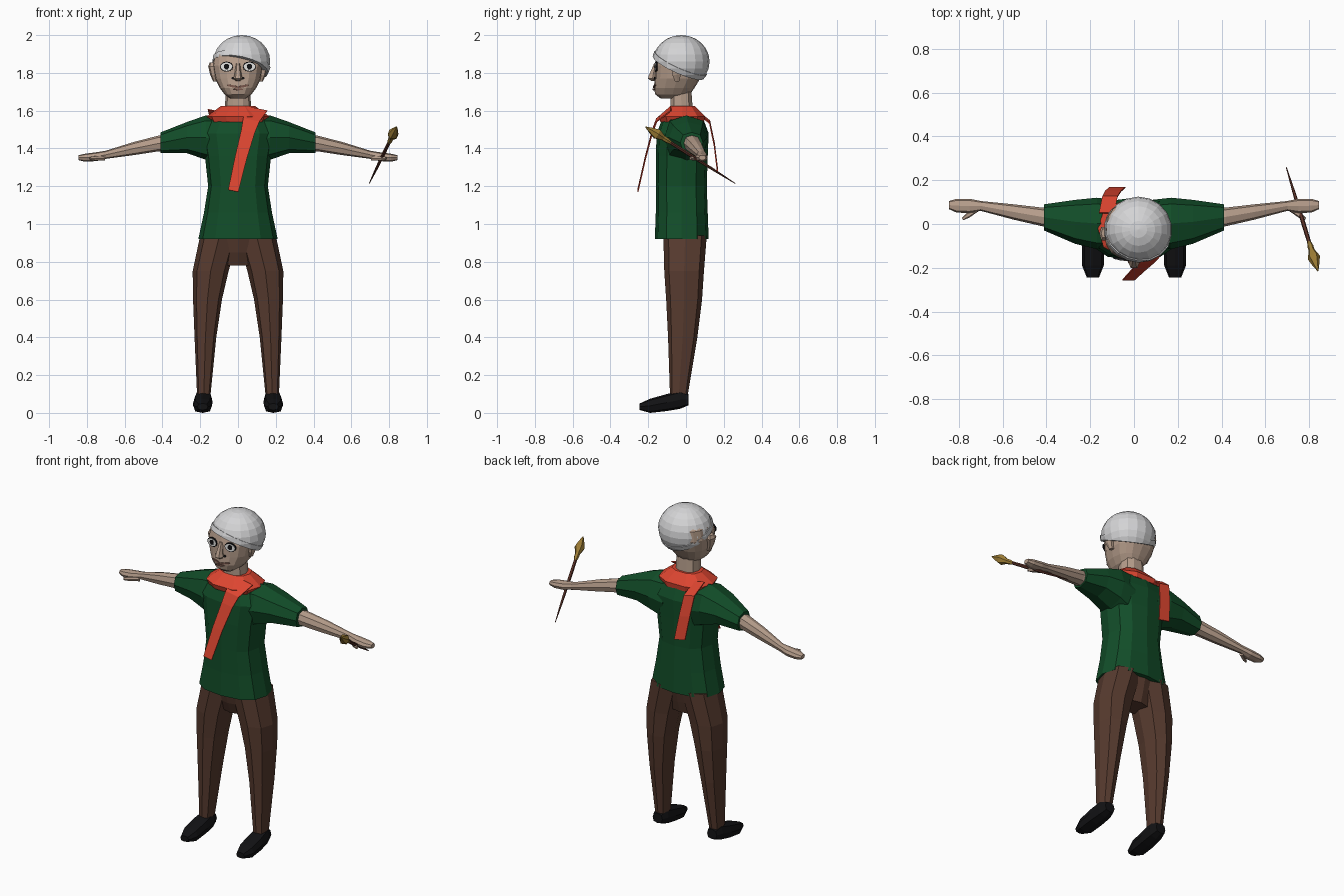
import bpy, bmesh, math
from mathutils import Vector, Matrix

cube = bpy.data.objects.get("Cube")
if cube:
    bpy.data.objects.remove(cube, do_unlink=True)


def material(name, *rgb):
    m = bpy.data.materials.new(name)
    m.use_nodes = True
    m.diffuse_color = (*rgb, 1)
    m.node_tree.nodes["Principled BSDF"].inputs["Base Color"].default_value = (*rgb, 1)
    return m


SKIN = material("skin", .47, .34, .26)
CAP = material("pale grey cap", .66, .66, .67)
GREEN = material("dark green", .006, .075, .022)
RED = material("scarf red", .72, .06, .03)
BROWN = material("trouser brown", .095, .043, .028)
BLACK = material("black", .006, .006, .007)
GOLD = material("brush gold", .33, .2, .035)
WOOD = material("brush wood", .1, .03, .02)
WHITE = material("eye white", .8, .8, .78)
LIP = material("dark lip", .2, .1, .075)


def finish(name, bm, *mats):
    bmesh.ops.recalc_face_normals(bm, faces=bm.faces)
    mesh = bpy.data.meshes.new(name)
    bm.to_mesh(mesh)
    bm.free()
    for m in mats:
        mesh.materials.append(m)
    ob = bpy.data.objects.new(name, mesh)
    bpy.context.collection.objects.link(ob)
    return ob


def loft(name, axis, rings, mat, n=10, mirror=False, power=.8):
    """Skin rounded sections (t, a0, a1, b0, b1) placed along an axis."""
    bm = bmesh.new()
    rows = []
    for t, a0, a1, b0, b1 in rings:
        row = []
        for i in range(n):
            w = math.tau * i / n
            c, s = (math.copysign(abs(k) ** power, k) for k in (math.cos(w), math.sin(w)))
            a = (a0 + a1) / 2 + c * (a1 - a0) / 2
            b = (b0 + b1) / 2 + s * (b1 - b0) / 2
            row.append(bm.verts.new({"x": (t, a, b), "y": (a, t, b), "z": (a, b, t)}[axis]))
        rows.append(row)
    for r, q in zip(rows, rows[1:]):
        for i in range(n):
            j = (i + 1) % n
            bm.faces.new((r[i], r[j], q[j], q[i]))
    bm.faces.new(rows[0])
    bm.faces.new(rows[-1])
    ob = finish(name, bm, mat)
    if mirror:
        ob.modifiers.new("Mirror", "MIRROR")
    return ob


def ribbon(name, points, mat):
    """Thin cloth strip through (x, y, z, half width) points."""
    bm = bmesh.new()
    rows = [[bm.verts.new((x - h, y, z + h * .2)), bm.verts.new((x + h, y, z - h * .2))]
            for x, y, z, h in points]
    for r, q in zip(rows, rows[1:]):
        bm.faces.new((r[0], r[1], q[1], q[0]))
    ob = finish(name, bm, mat)
    mod = ob.modifiers.new("Thickness", "SOLIDIFY")
    mod.thickness, mod.offset = .006, 0


# Shirt body and sleeves
loft("shirt", "z", [
    (.92, -.21, .21, -.165, .12), (1.06, -.18, .18, -.16, .115),
    (1.2, -.158, .158, -.16, .11), (1.36, -.175, .175, -.16, .115),
    (1.48, -.2, .2, -.155, .12), (1.56, -.15, .15, -.125, .09),
    (1.61, -.09, .09, -.07, .05)], GREEN, 12)
loft("sleeve", "x", [
    (.08, -.11, .11, 1.3, 1.575), (.17, -.115, .12, 1.34, 1.575),
    (.27, -.09, .11, 1.375, 1.54), (.41, -.03, .09, 1.375, 1.485)], GREEN, 8, True)

# Arms and hands
loft("arm", "x", [
    (.36, -.02, .075, 1.385, 1.475), (.42, -.01, .075, 1.385, 1.468),
    (.55, .02, .09, 1.365, 1.435), (.7, .06, .105, 1.345, 1.388),
    (.75, .05, .115, 1.333, 1.38), (.81, .052, .115, 1.33, 1.372),
    (.845, .068, .105, 1.338, 1.364)], SKIN, 8, True)
thumb = loft("thumb", "x", [
    (-.05, -.012, .012, -.014, .014), (.01, -.012, .012, -.012, .012),
    (.04, -.006, .006, -.008, .008)], SKIN, 6, True)
thumb.data.transform(Matrix.Translation((.75, .045, 1.348)) @ Matrix.Rotation(-.6, 4, "Z"))

# Trousers and shoes
loft("trouser_leg", "z", [
    (.1, .145, .217, -.085, .01), (.4, .115, .23, -.095, .06),
    (.6, .085, .238, -.105, .085), (.75, .05, .24, -.115, .095),
    (.94, -.005, .2, -.12, .11)], BROWN, 8, True)
loft("trouser_hips", "z", [
    (.78, -.09, .09, -.07, .06), (.85, -.13, .13, -.1, .08),
    (.94, -.19, .19, -.12, .1)], BROWN, 8)
loft("shoe", "y", [
    (.012, .15, .215, .04, .1), (-.03, .137, .228, .022, .118),
    (-.1, .135, .237, .01, .1), (-.19, .138, .237, 0, .075),
    (-.245, .16, .215, .015, .05)], BLACK, 8, True, .7)

# Scarf collar and hanging ends
loft("scarf_collar", "z", [
    (1.54, -.15, .15, -.14, .1), (1.57, -.165, .165, -.15, .105),
    (1.625, -.09, .09, -.085, .05)], RED, 10)
ribbon("scarf_front_end", [
    (.1, -.08, 1.61, .055), (.07, -.155, 1.55, .043), (.053, -.178, 1.49, .036),
    (.015, -.215, 1.35, .031), (-.025, -.255, 1.175, .027)], RED)
ribbon("scarf_back_end", [
    (-.125, .05, 1.6, .035), (-.11, .125, 1.54, .035),
    (-.095, .15, 1.42, .036), (-.075, .167, 1.28, .036)], RED)

# Neck, head, nose and ears
loft("neck", "z", [(1.58, -.07, .07, -.085, .04), (1.72, -.065, .065, -.085, .03)], SKIN, 10)
head = loft("head", "z", [
    (1.665, -.04, .04, -.135, -.05), (1.685, -.07, .07, -.162, .02),
    (1.72, -.097, .097, -.17, .045), (1.77, -.122, .122, -.166, .075),
    (1.84, -.136, .136, -.165, .1), (1.9, -.125, .125, -.15, .1),
    (1.935, -.09, .09, -.11, .07)], SKIN, 16)
loft("nose", "z", [
    (1.757, -.012, .012, -.185, -.15), (1.77, -.025, .025, -.205, -.15),
    (1.785, -.02, .02, -.2, -.15), (1.85, -.01, .01, -.17, -.15)], SKIN, 6)
loft("ear", "z", [
    (1.755, .11, .132, -.06, -.035), (1.79, .115, .147, -.075, -.025),
    (1.835, .12, .158, -.08, -.01), (1.855, .12, .15, -.065, -.02)], SKIN, 6, True)

# Face details laid on the head surface
bpy.context.view_layer.update()


def plate(name, x, z, rx, rz, lift, mat, roll=0):
    hit, at, normal, _ = head.ray_cast((x, -1, z), (0, 1, 0))
    bm = bmesh.new()
    bmesh.ops.create_cone(bm, cap_ends=True, segments=12, radius1=1, radius2=1, depth=.008)
    facing = Vector((normal.x, normal.y, 0)).to_track_quat("Z", "Y").to_matrix().to_4x4()
    bm.transform(Matrix.Translation(at + normal * lift) @ facing
                 @ Matrix.Rotation(roll, 4, "Z") @ Matrix.Diagonal((rx, rz, 1, 1)))
    finish(name, bm, mat)


for side, label in ((1, "left"), (-1, "right")):
    plate(label + "_eye_rim", side * .06, 1.833, .035, .027, .001, BLACK)
    plate(label + "_eye_white", side * .06, 1.833, .031, .022, .003, WHITE)
    plate(label + "_pupil", side * .06, 1.833, .014, .015, .005, BLACK)
    plate(label + "_mouth_half", side * .027, 1.729, .032, .006, .001, LIP, side * .2)
    plate(label + "_nostril_crease", side * .026, 1.772, .008, .006, .002, BLACK)
plate("lower_lip", 0, 1.713, .028, .005, .001, LIP)


# Soft cap: tilted dome and its band
def cap_part(name, swell, low, high):
    bm = bmesh.new()
    bmesh.ops.create_uvsphere(bm, u_segments=18, v_segments=12, radius=1)
    bm.transform(Matrix.Translation((.02, -.025, 1.86))
                 @ Matrix.Diagonal((.153 + swell, .15 + swell, .14 + swell, 1)))
    normal = Vector((.22, .45, 1))
    for z, sign in ((low, 1), (high, -1)):
        if z:
            geom = bm.verts[:] + bm.edges[:] + bm.faces[:]
            bmesh.ops.bisect_plane(bm, geom=geom, plane_co=(0, 0, z),
                                   plane_no=normal * sign, clear_inner=True)
            bmesh.ops.holes_fill(bm, edges=[e for e in bm.edges if e.is_boundary])
    finish(name, bm, CAP)


cap_part("cap_dome", 0, 1.815, None)
cap_part("cap_band", .005, 1.812, 1.845)

# Paintbrush held in the left hand
tail, tip = Vector((.695, .26, 1.215)), Vector((.84, -.215, 1.515))
length = (tip - tail).length
brush = loft("paintbrush", "z", [
    (t * length, -r, r, -r, r) for t, r in
    ((0, .002), (.25, .007), (.55, .01), (.72, .009), (.76, .014), (.8, .014),
     (.87, .029), (.93, .018), (1, .002))], WOOD, 6)
brush.data.materials.append(GOLD)
for f in brush.data.polygons:
    f.material_index = int(f.center.z > .72 * length)
brush.matrix_world = Matrix.Translation(tail) @ (tip - tail).to_track_quat("Z", "Y").to_matrix().to_4x4()
